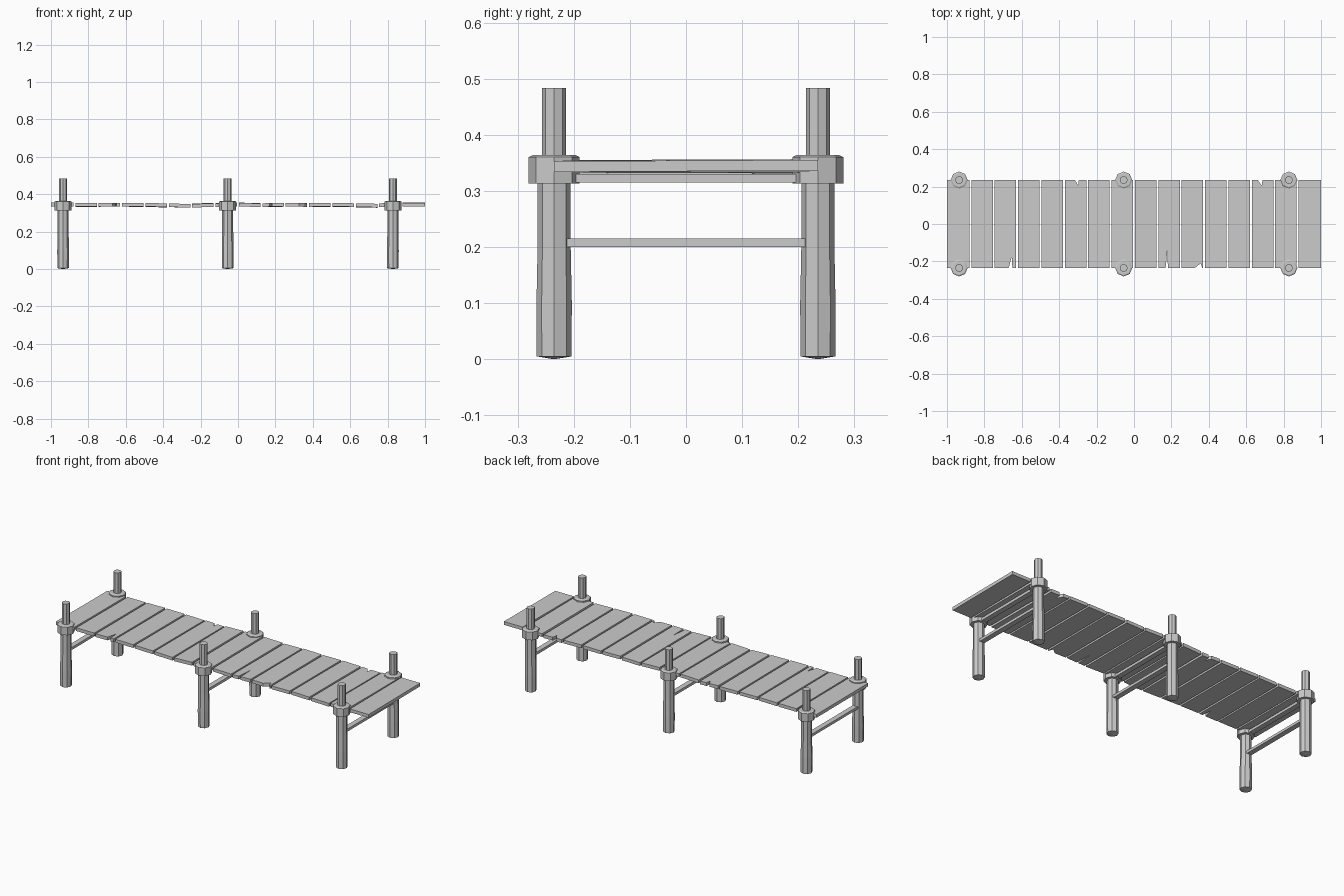
import bpy, bmesh, math, random

if "Cube" in bpy.data.objects:
    bpy.data.objects.remove(bpy.data.objects["Cube"])
random.seed(4)


def finish(name, bm):
    bmesh.ops.recalc_face_normals(bm, faces=bm.faces[:])
    mesh = bpy.data.meshes.new(name)
    bm.to_mesh(mesh)
    bm.free()
    ob = bpy.data.objects.new(name, mesh)
    bpy.context.collection.objects.link(ob)
    return ob


def turned(name, profile, x, y, sides=8):
    """Closed eight-sided solid from (radius, z) rings; zero radius makes a tip."""
    bm = bmesh.new()
    rings = []
    for r, z in profile:
        if r == 0:
            rings.append([bm.verts.new((x, y, z))] * sides)
        else:
            rings.append([bm.verts.new((x + r * math.cos(math.tau * i / sides),
                                        y + r * math.sin(math.tau * i / sides), z))
                          for i in range(sides)])
    for a, b in zip(rings, rings[1:]):
        for i in range(sides):
            j = (i + 1) % sides
            bm.faces.new(list(dict.fromkeys([a[i], a[j], b[j], b[i]])))
    return finish(name, bm)


def beam(name, x, z0, z1, half_length, width):
    bm = bmesh.new()
    bmesh.ops.create_cube(bm, size=1)
    for v in bm.verts:
        v.co.x = x + v.co.x * width
        v.co.y *= 2 * half_length
        v.co.z = (z0 + z1) / 2 + v.co.z * (z1 - z0)
    return finish(name, bm)


def plank(name, x0, x1, z, roll, sag, notches):
    """Plank outline with optional splits (x, end, depth, width), extruded down."""
    hy = 0.235
    pts = [(x0, -hy)]
    for nx, end, depth, w in notches:
        if end < 0:
            pts += [(nx - w / 2, -hy), (nx + w * 0.3, -hy + depth), (nx + w / 2, -hy)]
    pts += [(x1, -hy), (x1, 0), (x1, hy)]
    for nx, end, depth, w in notches:
        if end > 0:
            pts += [(nx + w / 2, hy), (nx + w * 0.3, hy - depth), (nx - w / 2, hy)]
    pts += [(x0, hy), (x0, 0)]
    xm = (x0 + x1) / 2
    bm = bmesh.new()

    def height(px, py):
        return z + roll * (px - xm) + sag * py

    top = [bm.verts.new((px, py, height(px, py))) for px, py in pts]
    low = [bm.verts.new((px, py, height(px, py) - 0.019)) for px, py in pts]
    bm.faces.new(top)
    bm.faces.new(low[::-1])
    n = len(pts)
    for i in range(n):
        j = (i + 1) % n
        bm.faces.new([top[i], low[i], low[j], top[j]])
    return finish(name, bm)


# posts, collars and cross beams
post_profile = [(0, 0), (0.031, 0.005), (0.0315, 0.1), (0.0295, 0.2), (0.0295, 0.335),
                (0.0215, 0.345), (0.0215, 0.483), (0, 0.483)]
collar_profile = [(0, 0.313), (0.0455, 0.313), (0.0455, 0.36), (0.038, 0.364), (0, 0.364)]
for x, place in ((-0.935, "left"), (-0.055, "middle"), (0.828, "right")):
    for y, side in ((-0.235, "front"), (0.235, "back")):
        turned(f"{side}_{place}_post", post_profile, x, y)
        turned(f"{side}_{place}_collar", collar_profile, x, y)
    beam(f"{place}_lower_beam", x, 0.2, 0.215, 0.215, 0.03)
    beam(f"{place}_upper_beam", x, 0.315, 0.33, 0.21, 0.03)

# deck planks, a few with split ends
splits = {2: [(-0.66, -1, 0.06, 0.02)], 5: [(-0.305, 1, 0.03, 0.02)],
          9: [(0.175, -1, 0.1, 0.012)], 10: [(0.345, -1, 0.025, 0.04)],
          13: [(0.675, 1, 0.03, 0.025)]}
rolls = [0, 0, 0.01, -0.01, -0.02, -0.03, 0.04, 0.03,
         -0.03, 0.02, -0.02, 0.01, -0.02, -0.02, 0.02, 0.0]
drops = [0, 0.001, 0.001, 0.001, 0.003, 0.005, 0.003, 0,
         0.001, 0.002, 0.001, 0.002, 0.002, 0.005, 0.002, 0]
for i in range(16):
    x0 = -1 + i * 0.125
    gap = 0.005
    plank(f"plank_{i + 1}", x0 + (gap if i else 0), x0 + 0.125 - (gap if i < 15 else 0),
          0.354 - drops[i], rolls[i], random.uniform(-0.006, 0.006), splits.get(i, []))
